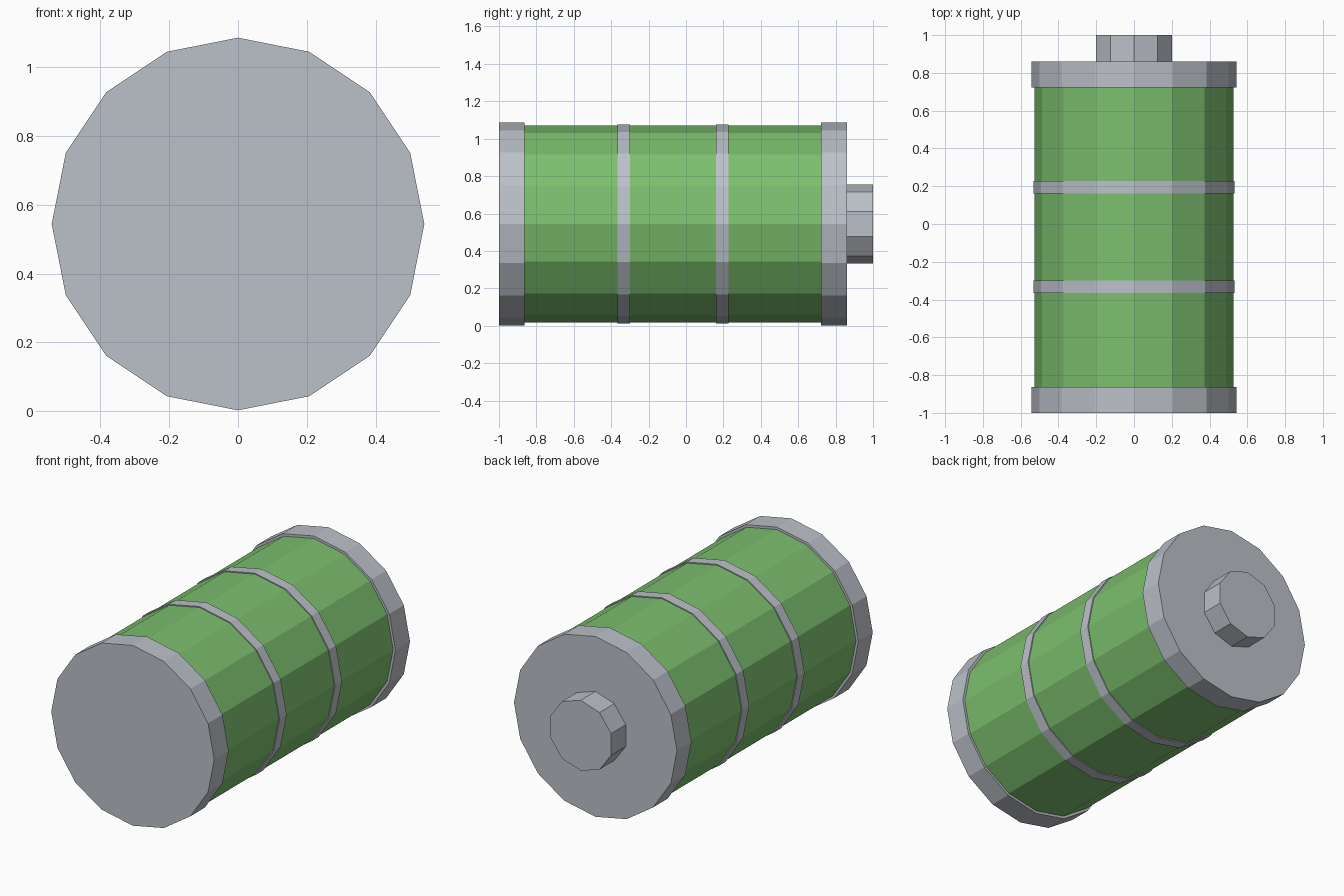
import bpy
import math
from mathutils import Matrix

if "Cube" in bpy.data.objects:
    bpy.data.objects.remove(bpy.data.objects["Cube"])

CENTRE_Z = 0.544


def material(name, color):
    m = bpy.data.materials.new(name)
    m.diffuse_color = (*color, 1.0)
    m.use_nodes = True
    m.node_tree.nodes["Principled BSDF"].inputs["Base Color"].default_value = m.diffuse_color
    return m


metal = material("grey_metal", (0.50, 0.53, 0.58))
green = material("green_casing", (0.20, 0.52, 0.155))


def cylinder(name, radius, y0, y1, mat, sides=16):
    """Flat-shaded cylinder along y, with a corner pointing straight up."""
    bpy.ops.mesh.primitive_cylinder_add(vertices=sides, radius=radius, depth=y1 - y0)
    ob = bpy.context.object
    ob.name = name
    # the primitive's first corner lies on +y; this turns it to +z and the axis to y
    ob.data.transform(Matrix.Rotation(math.pi / 2, 4, 'X'))
    ob.location = (0, (y0 + y1) / 2, CENTRE_Z)
    ob.data.materials.append(mat)
    return ob


# green body between the two end caps
cylinder("body", 0.527, -0.93, 0.79, green)

# end caps
cylinder("front_cap", 0.542, -1.0, -0.863, metal)
cylinder("back_cap", 0.542, 0.722, 0.86, metal)

# two thin bands around the body
for i, y in enumerate((-0.332, 0.194)):
    cylinder(f"band_{i + 1}", 0.533, y - 0.033, y + 0.033, metal)

# ten-sided terminal on the back
cylinder("terminal", 0.212, 0.85, 1.0, metal, sides=10)
